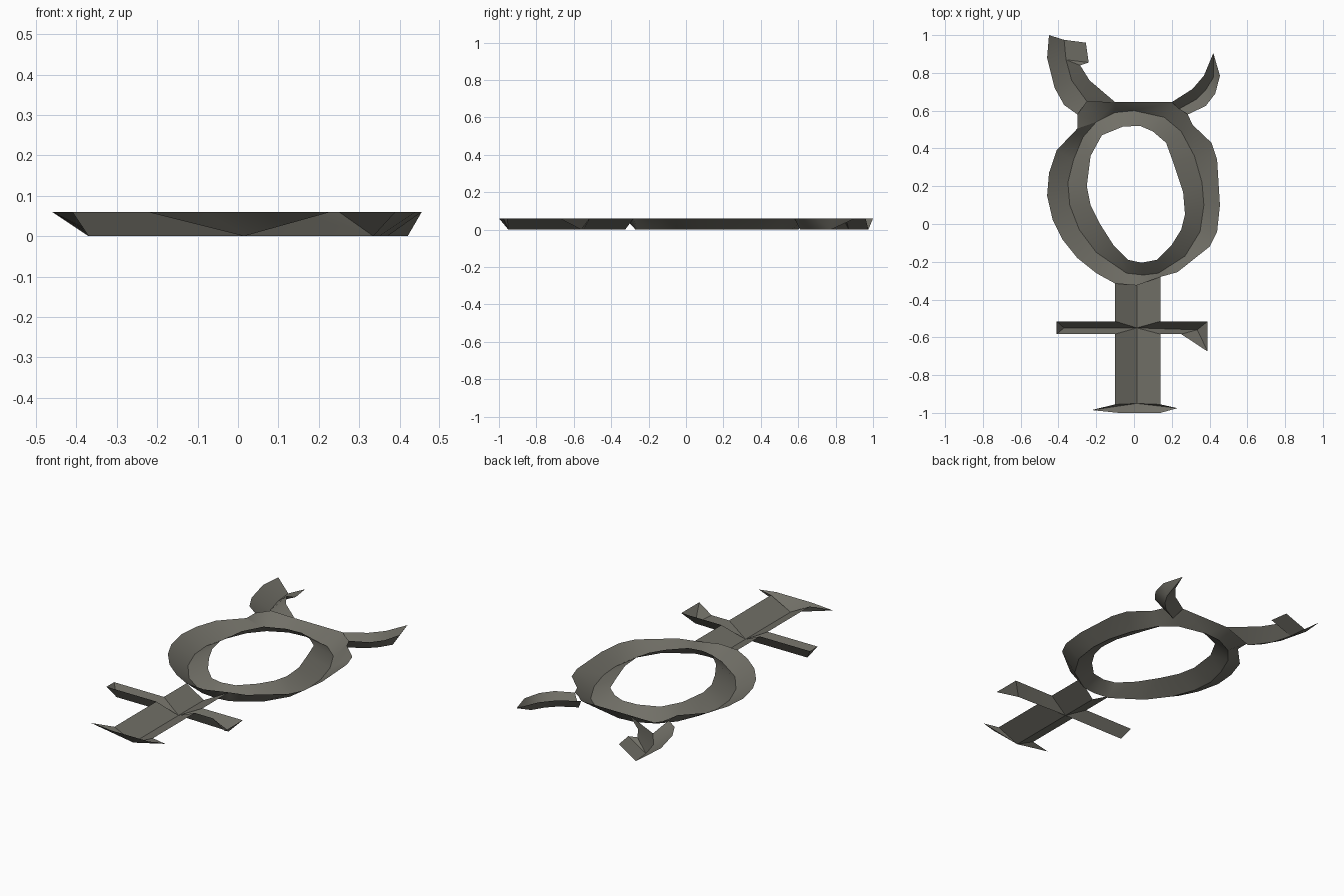
import bpy, bmesh
from mathutils import Vector

if "Cube" in bpy.data.objects:
    bpy.data.objects.remove(bpy.data.objects["Cube"])

DEPTH = 0.06
stone = bpy.data.materials.new("warm_grey")
stone.diffuse_color = (0.165, 0.16, 0.135, 1)
stone.use_nodes = True
stone.node_tree.nodes["Principled BSDF"].inputs["Base Color"].default_value = stone.diffuse_color


def points(flat, z):
    return [Vector((flat[i], flat[i + 1], z)) for i in range(0, len(flat), 2)]


def zip_faces(a, b):
    """Triangles between two polylines, always taking the shorter diagonal."""
    i = j = 0
    while i < len(a) - 1 or j < len(b) - 1:
        step_a = j == len(b) - 1 or (
            i < len(a) - 1 and (a[i + 1] - b[j]).length <= (a[i] - b[j + 1]).length)
        if step_a:
            yield a[i], b[j], a[i + 1]
            i += 1
        else:
            yield a[i], b[j], b[j + 1]
            j += 1


def groove(name, walls, closed=False):
    """V-shaped channel: each wall joins a raised rim to a low valley line."""
    bm = bmesh.new()
    for rim, valley in walls:
        a, b = points(rim, DEPTH), points(valley, 0)
        if closed:
            a.append(a[0].copy())
            b.append(b[0].copy())
        for tri in zip_faces(a, b):
            bm.faces.new([bm.verts.new(p) for p in tri])
    bmesh.ops.remove_doubles(bm, verts=bm.verts, dist=0.0005)
    bm.normal_update()
    # every wall faces upwards
    for f in bm.faces:
        if f.normal.z < 0:
            f.normal_flip()
    mesh = bpy.data.meshes.new(name)
    bm.to_mesh(mesh)
    bm.free()
    mesh.materials.append(stone)
    ob = bpy.data.objects.new(name, mesh)
    bpy.context.collection.objects.link(ob)
    bpy.ops.object.select_all(action='DESELECT')
    ob.select_set(True)
    bpy.context.view_layer.objects.active = ob
    bpy.ops.object.shade_smooth_by_angle(angle=0.52)


# Oval ring, clockwise from the top
outer = [-.1, .645, .2, .645, .24, .61, .285, .58, .31, .525, .41, .43, .44, .34,
         .455, .1, .44, -.04, .4, -.12, .23, -.255, .14, -.28, .015, -.325,
         -.1, -.315, -.2, -.26, -.3, -.18, -.38, -.08, -.43, .02, -.46, .15,
         -.45, .27, -.41, .39, -.3, .505, -.3, .58, -.25, .65]
valley = [0, .6, .16, .565, .25, .49, .32, .36, .36, .22, .37, .1, .35, -.04,
          .27, -.17, .13, -.26, .05, -.27, -.04, -.26, -.2, -.15, -.29, -.03,
          -.34, .1, -.35, .22, -.32, .34, -.27, .46, -.2, .54, -.1, .59]
inner = [.03, .52, .1, .49, .17, .43, .21, .32, .26, .17, .27, .05, .25, -.03,
         .2, -.11, .12, -.19, .04, -.205, -.03, -.19, -.11, -.11, -.18, 0,
         -.23, .1, -.25, .2, -.23, .36, -.17, .47, -.06, .515]
groove("ring", [(outer, valley), (inner, valley)], closed=True)

# Left horn with a hooked, blunt tip
spine = [-.25, .65, -.33, .76, -.36, .87, -.37, .975]
groove("left_horn", [
    ([-.3, .58, -.37, .63, -.42, .72, -.46, .88, -.45, 1], spine),
    ([-.1, .645, -.235, .76, -.285, .84, -.24, .855, -.255, .96], spine)])

# Right horn with a pointed tip
spine = [.24, .61, .33, .66, .38, .71, .42, .775]
groove("right_horn", [
    ([.2, .645, .31, .715, .37, .785, .42, .905], spine),
    ([.285, .58, .38, .625, .43, .69, .455, .785, .42, .905], spine)])

# Stem above and below the crossing
C = [.015, -.55]
base = [.015, -.95]
walls = []
for x, top, low in ((-.1, -.315, -.955), (.14, -.28, -.955)):
    walls.append(([x, top, x, -.515], [.015, -.325] + C))
    walls.append(([x, -.583, x, low], C + base))
groove("stem", walls)

# Crossbar with a flared right end
left, right = [-.37, -.55], [.335, -.56]
groove("crossbar", [
    ([-.1, -.515, -.41, -.515, -.41, -.583], C + left),
    ([-.1, -.583, -.41, -.583], C + left),
    ([.14, -.515, .39, -.515, .39, -.675], C + right),
    ([.14, -.583, .25, -.583, .39, -.675], C + right)])

# Foot serif fanning out from the end of the stem
groove("foot", [
    ([-.1, -.955, -.225, -.985, -.08, -1, .14, -1, .23, -.975, .14, -.955], base)])
